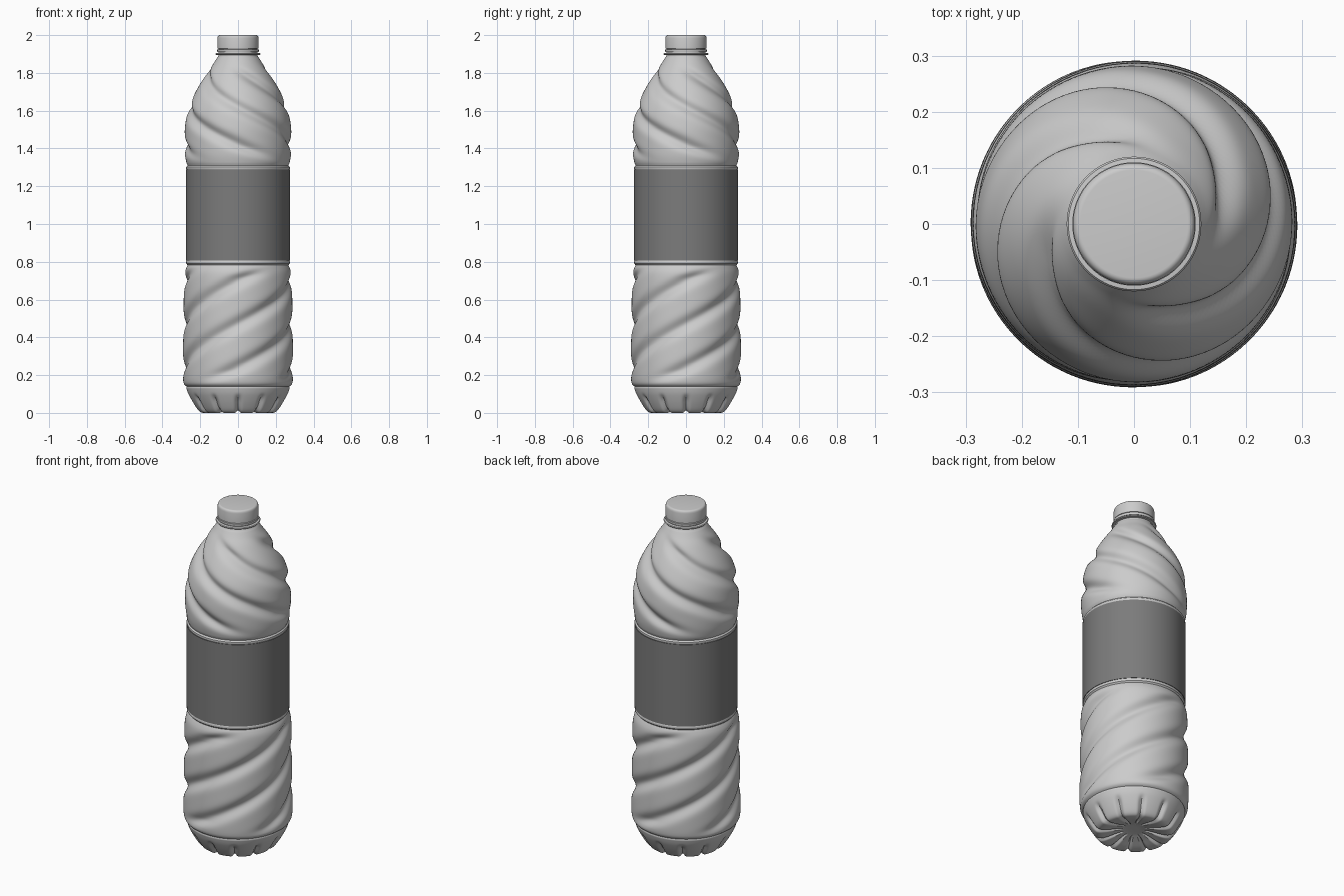
import bpy, bmesh, math

if "Cube" in bpy.data.objects:
    bpy.data.objects.remove(bpy.data.objects["Cube"])

SEG = 192


def smooth(a, b, x):
    t = min(1, max(0, (x - a) / (b - a)))
    return t * t * (3 - 2 * t)


def curve(points, steps):
    """Catmull-Rom through (radius, z) points; doubled points make crisp corners."""
    out = []
    for i in range(len(points) - 1):
        p0, p1 = points[max(i - 1, 0)], points[i]
        p2, p3 = points[i + 1], points[min(i + 2, len(points) - 1)]
        if p1 == p2:
            continue
        n = max(2, math.ceil(math.dist(p1, p2) / steps))
        for k in range(n):
            t = k / n
            out.append(tuple(0.5 * (2 * b + (c - a) * t + (2 * a - 5 * b + 4 * c - d) * t * t
                                    + (3 * b - a - 3 * c + d) * t ** 3)
                             for a, b, c, d in zip(p0, p1, p2, p3)))
    out.append(points[-1])
    return out


def lathe(name, rings, shape=None, seg=SEG, close=True, angle=35):
    """Revolve (radius, z) rings; shape(r, z, theta) may displace each point."""
    bm = bmesh.new()
    rows = []
    for r, z in rings:
        row = []
        for i in range(seg):
            th = 2 * math.pi * i / seg
            rr, zz = shape(r, z, th) if shape else (r, z)
            row.append(bm.verts.new((rr * math.cos(th), rr * math.sin(th), zz)))
        rows.append(row)
    for a, b in zip(rows, rows[1:]):
        for i in range(seg):
            j = (i + 1) % seg
            bm.faces.new((a[i], a[j], b[j], b[i]))
    if close:
        bm.faces.new(rows[0][::-1])
        bm.faces.new(rows[-1])
    me = bpy.data.meshes.new(name)
    bm.to_mesh(me)
    bm.free()
    ob = bpy.data.objects.new(name, me)
    bpy.context.collection.objects.link(ob)
    bpy.context.view_layer.objects.active = ob
    ob.select_set(True)
    bpy.ops.object.shade_smooth_by_angle(angle=math.radians(angle))
    ob.select_set(False)
    return ob


def bottle_shape(r, z, th):
    # petal dents pressed into the foot
    if z < 0.12:
        dent = max(0, math.cos(12 * th)) ** 4
        w = smooth(0.05, 0.09, r) * (1 - smooth(0.05, 0.11, z))
        return r - 0.010 * dent * w * smooth(0.15, 0.2, r), z + 0.014 * dent * w
    # four swirling grooves below the label, four opposite ones above it
    if z < 1:
        phase = 4 * th - 2 * math.pi * (z - 0.47) / 0.23
        fade = smooth(0.15, 0.23, z) * (1 - smooth(0.71, 0.775, z))
        depth = 0.023
    else:
        phase = 4 * th + 2 * math.pi * (z - 1.62) / 0.20
        fade = smooth(1.33, 1.42, z) * (1 - smooth(1.76, 1.86, z))
        depth = 0.024
    groove = (0.5 + 0.5 * math.cos(phase + 0.35 * math.sin(phase))) ** 2
    return r - depth * fade * groove, z


# bottle: underside, foot, swirled body, label recess, shoulder, neck
profile = [
    (0.012, 0.030), (0.05, 0.028), (0.10, 0.016), (0.15, 0.003), (0.185, 0.0),
    (0.208, 0.010), (0.235, 0.048), (0.262, 0.098), (0.274, 0.132), (0.274, 0.132),
    (0.272, 0.140), (0.272, 0.140), (0.285, 0.152), (0.291, 0.18), (0.292, 0.26),
    (0.290, 0.40), (0.288, 0.55), (0.286, 0.68), (0.282, 0.74), (0.272, 0.772),
    (0.267, 0.782), (0.274, 0.790), (0.274, 0.802), (0.274, 0.802),
    (0.270, 0.810), (0.270, 0.810), (0.270, 1.285), (0.270, 1.285),
    (0.274, 1.292), (0.274, 1.302), (0.267, 1.310), (0.273, 1.325), (0.281, 1.37),
    (0.283, 1.44), (0.280, 1.52), (0.263, 1.61), (0.224, 1.70), (0.165, 1.80),
    (0.130, 1.850), (0.112, 1.878), (0.104, 1.89), (0.102, 1.93),
]
lathe("bottle_body", curve(profile, 0.008), bottle_shape)

# wrap-around label
label = lathe("label", [(0.271, 0.806), (0.275, 0.806), (0.275, 1.288), (0.271, 1.288)],
              close=False)
mat = bpy.data.materials.new("label_grey")
mat.diffuse_color = (0.2, 0.2, 0.2, 1)
mat.use_nodes = True
mat.node_tree.nodes["Principled BSDF"].inputs["Base Color"].default_value = mat.diffuse_color
label.data.materials.append(mat)

# neck support ring and tamper band
lathe("neck_ring", [(0.10, 1.894), (0.117, 1.896), (0.120, 1.900), (0.117, 1.904), (0.10, 1.906)],
      seg=96)
lathe("tamper_band", [(0.10, 1.910), (0.109, 1.910), (0.110, 1.913), (0.110, 1.924), (0.10, 1.926)],
      seg=96)

# screw cap with a rounded top edge
cap = [(0.10, 1.928), (0.109, 1.928), (0.109, 1.984)]
cap += [(0.096 + 0.012 * math.cos(a * math.pi / 12), 1.987 + 0.013 * math.sin(a * math.pi / 12))
        for a in range(1, 7)]
lathe("cap", cap, seg=96)
